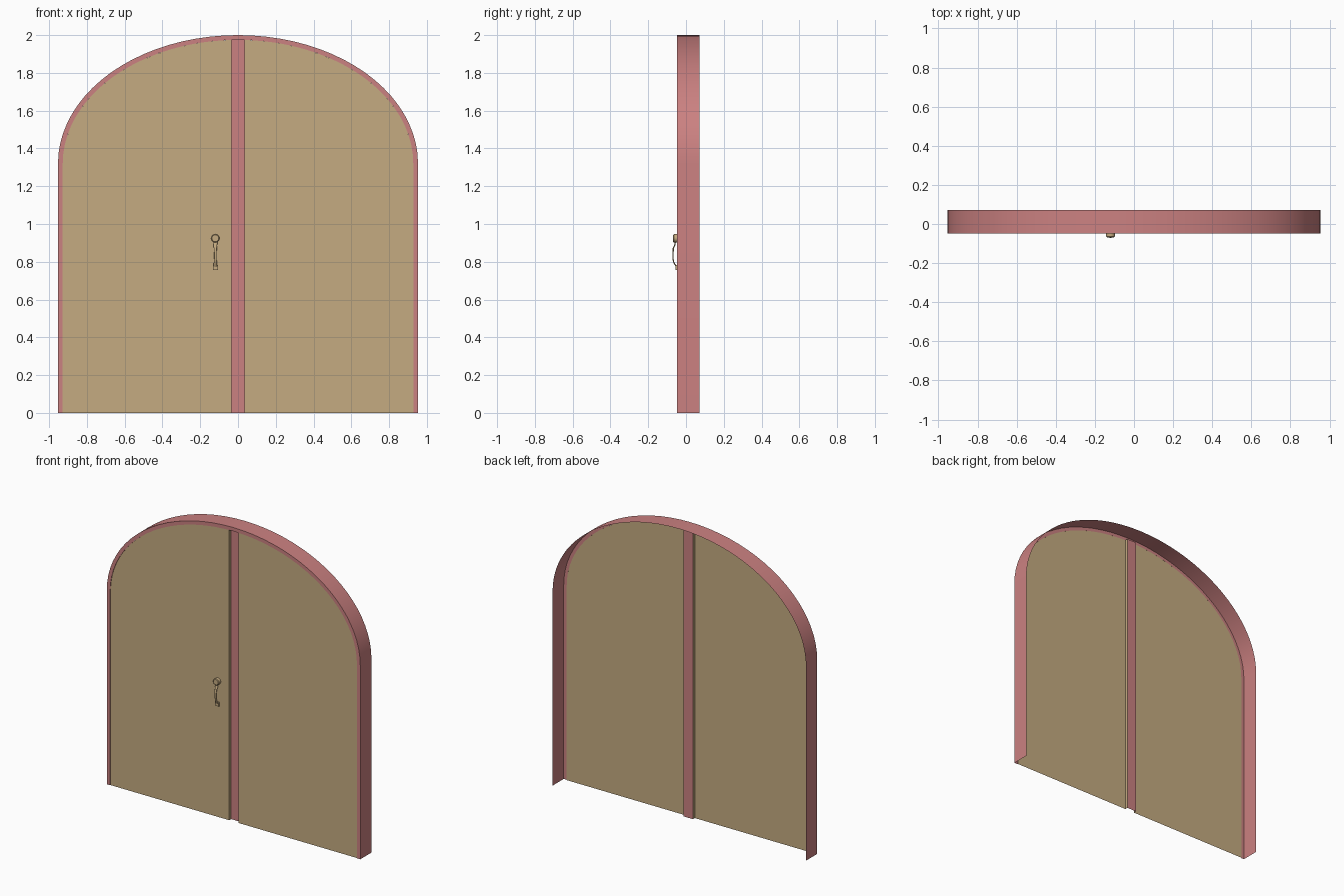
import bpy
from math import sin, cos, pi, acos

if "Cube" in bpy.data.objects:
    bpy.data.objects.remove(bpy.data.objects["Cube"])

FRONT, BACK = -0.048, 0.072     # frame depth range
DOOR, STILE = -0.044, -0.024    # leaf plane, recessed centre strip plane
SPRING = 1.32                   # height where the arch begins
OUT, INN = (0.953, 0.68), (0.928, 0.655)
HALF = 0.035                    # half width of centre strip


def material(name, rgb):
    m = bpy.data.materials.new(name)
    m.diffuse_color = (*rgb, 1)
    m.use_nodes = True
    m.node_tree.nodes["Principled BSDF"].inputs["Base Color"].default_value = m.diffuse_color
    return m


pink = material("frame_pink", (0.60, 0.22, 0.22))
tan = material("door_tan", (0.56, 0.41, 0.22))


def add_mesh(name, verts, faces, mat, smooth=True):
    me = bpy.data.meshes.new(name)
    me.from_pydata(verts, [], faces)
    me.materials.append(mat)
    ob = bpy.data.objects.new(name, me)
    bpy.context.collection.objects.link(ob)
    bpy.ops.object.select_all(action='DESELECT')
    ob.select_set(True)
    bpy.context.view_layer.objects.active = ob
    if smooth:
        bpy.ops.object.shade_smooth_by_angle(angle=0.6)
    return ob


def arch(size, n=40):
    a, b = size
    pts = [(a * cos(pi * i / n), SPRING + b * sin(pi * i / n)) for i in range(n + 1)]
    return [(a, 0)] + pts + [(-a, 0)]


def loft(name, rings, mat, closed=False, caps=False):
    """Bridge rows of points with quads."""
    n = len(rings[0])
    verts = [p for r in rings for p in r]
    faces = []
    for k in range(len(rings) - 1):
        for i in range(n if closed else n - 1):
            j = (i + 1) % n
            faces.append((k * n + i, k * n + j, (k + 1) * n + j, (k + 1) * n + i))
    if caps:
        faces.append(tuple(reversed(range(n))))
        faces.append(tuple(range((len(rings) - 1) * n, len(rings) * n)))
    return add_mesh(name, verts, faces, mat)


# Frame: thin outer band, front lip and a tiny return to the leaves
outer, inner = arch(OUT), arch(INN)
loft("arched_frame", [[(x, y, z) for x, z in prof] for prof, y in
                      ((outer, BACK), (outer, FRONT), (inner, FRONT), (inner, DOOR))], pink)

# Two door leaves, each with an edge folding back to the centre strip
a, b = INN
t_end = acos(HALF / a)
top = SPRING + b * sin(t_end)
for side, label in ((-1, "left"), (1, "right")):
    t = [t_end * i / 20 for i in range(21)]
    pts = [(HALF, 0), (a, 0)] + [(a * cos(q), SPRING + b * sin(q)) for q in t]
    verts = [(side * x, DOOR, z) for x, z in pts]
    n = len(verts)
    verts += [(side * HALF, STILE, 0), (side * HALF, STILE, top)]
    faces = [tuple(range(n)), (0, n - 1, n + 1, n)]
    if side < 0:
        faces = [tuple(reversed(f)) for f in faces]
    add_mesh(label + "_door_leaf", verts, faces, tan, False)

# Recessed centre strip with a small top return
add_mesh("centre_strip",
         [(-HALF, STILE, 0), (HALF, STILE, 0), (HALF, STILE, top), (-HALF, STILE, top),
          (HALF, FRONT, top), (-HALF, FRONT, top)],
         [(0, 1, 2, 3), (3, 2, 4, 5)], pink, False)

# Handle: round rose, curved grip, square foot
HX = -0.12


def rose_ring(r, y):
    return [(HX + r * cos(2 * pi * i / 20), y, 0.924 + r * sin(2 * pi * i / 20)) for i in range(20)]


loft("handle_rose", [rose_ring(r, y) for r, y in
                     ((0.022, DOOR), (0.022, -0.064), (0.018, -0.068))], tan, True, True)

path = [(-0.056, 0.908, 0.011), (-0.059, 0.890, 0.010), (-0.067, 0.872, 0.008),
        (-0.0685, 0.850, 0.007), (-0.0685, 0.815, 0.007), (-0.065, 0.797, 0.008),
        (-0.056, 0.782, 0.010), (-0.050, 0.770, 0.010)]
loft("handle_grip", [[(HX + w * cos(2 * pi * i / 10), y + 0.0035 * sin(2 * pi * i / 10), z)
                      for i in range(10)] for y, z, w in path], tan, True, True)

w = 0.013
loft("handle_foot", [[(HX - w, y, 0.757), (HX + w, y, 0.757), (HX + w, y, 0.784), (HX - w, y, 0.784)]
                     for y in (DOOR, -0.055)], tan, True, True)
